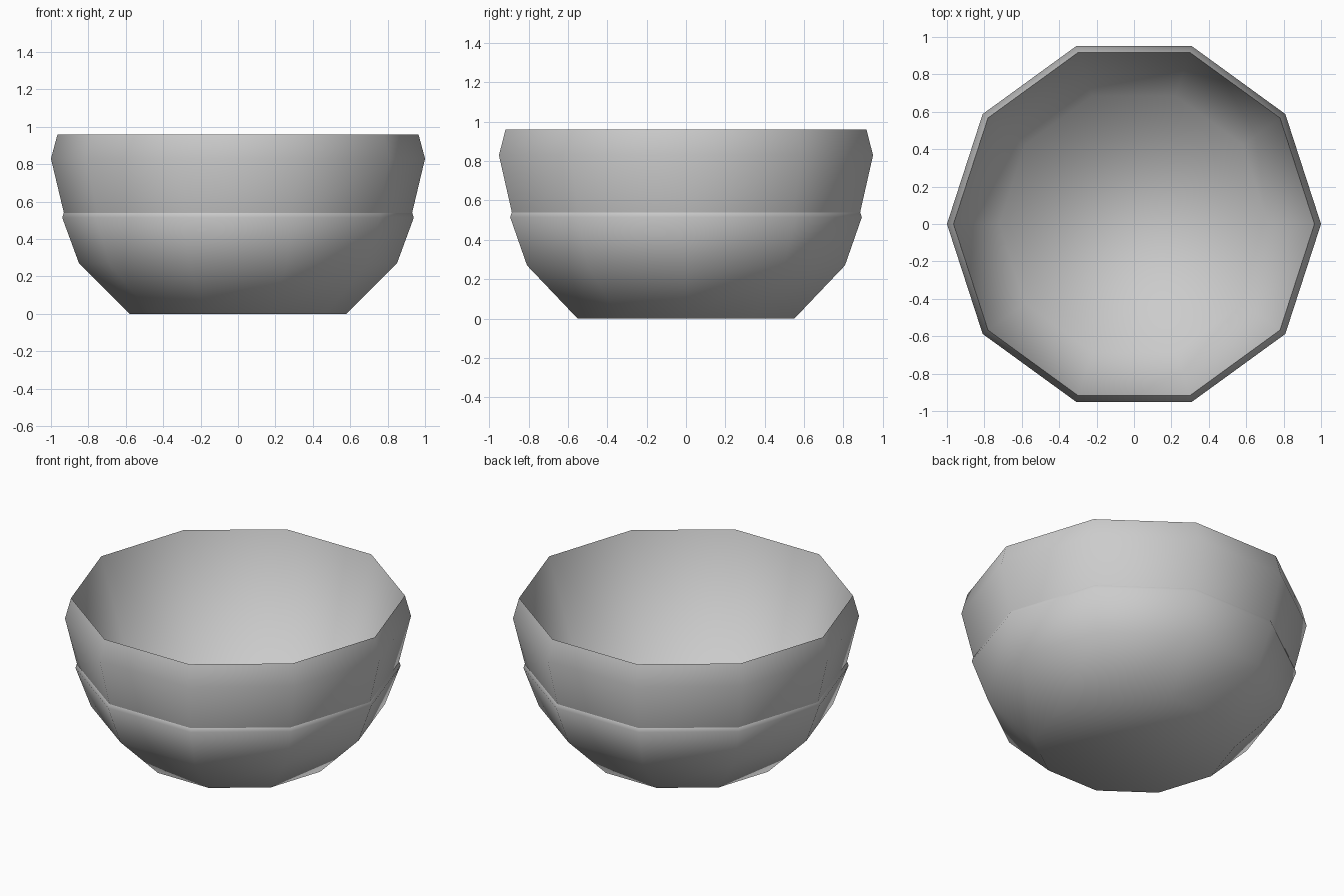
import bpy
import bmesh
from math import cos, sin, tau

SIDES = 10
GREY = (0.6, 0.6, 0.6, 1)

cube = bpy.data.objects.get("Cube")
if cube:
    bpy.data.objects.remove(cube, do_unlink=True)

# One plain grey for the whole bowl
grey = bpy.data.materials.new("plain grey")
grey.use_nodes = True
grey.diffuse_color = GREY
grey.node_tree.nodes["Principled BSDF"].inputs["Base Color"].default_value = GREY


def lathe(name, profile, floor=True, inward=False):
    """Open ten-sided vessel wall from (radius, height) pairs, bottom first."""
    bm = bmesh.new()
    rings = []
    for radius, z in profile:
        rings.append([bm.verts.new((radius * cos(tau * i / SIDES),
                                    radius * sin(tau * i / SIDES), z))
                      for i in range(SIDES)])
    if floor:
        bm.faces.new(rings[0][::-1])
    for low, high in zip(rings, rings[1:]):
        for i in range(SIDES):
            j = (i + 1) % SIDES
            bm.faces.new((low[i], low[j], high[j], high[i]))
    if inward:
        bmesh.ops.reverse_faces(bm, faces=bm.faces[:])
    for face in bm.faces:
        face.smooth = True
    mesh = bpy.data.meshes.new(name)
    bm.to_mesh(mesh)
    bm.free()
    mesh.materials.append(grey)
    obj = bpy.data.objects.new(name, mesh)
    bpy.context.collection.objects.link(obj)
    return obj


# Outer shell with its small turned-in lip
lathe("lower_shell", [(0.58, 0), (0.85, 0.27), (0.94, 0.515), (0.932, 0.538)])

# Upper wall, tucked behind the lip and bulging before the rim
lathe("upper_wall", [(0.925, 0.515), (1.0, 0.83), (0.965, 0.96)], floor=False)

# Hollow: straight steep wall from the knife-edge rim to a flat floor
lathe("inner_hollow", [(0.72, 0.17), (0.965, 0.96)], inward=True)
